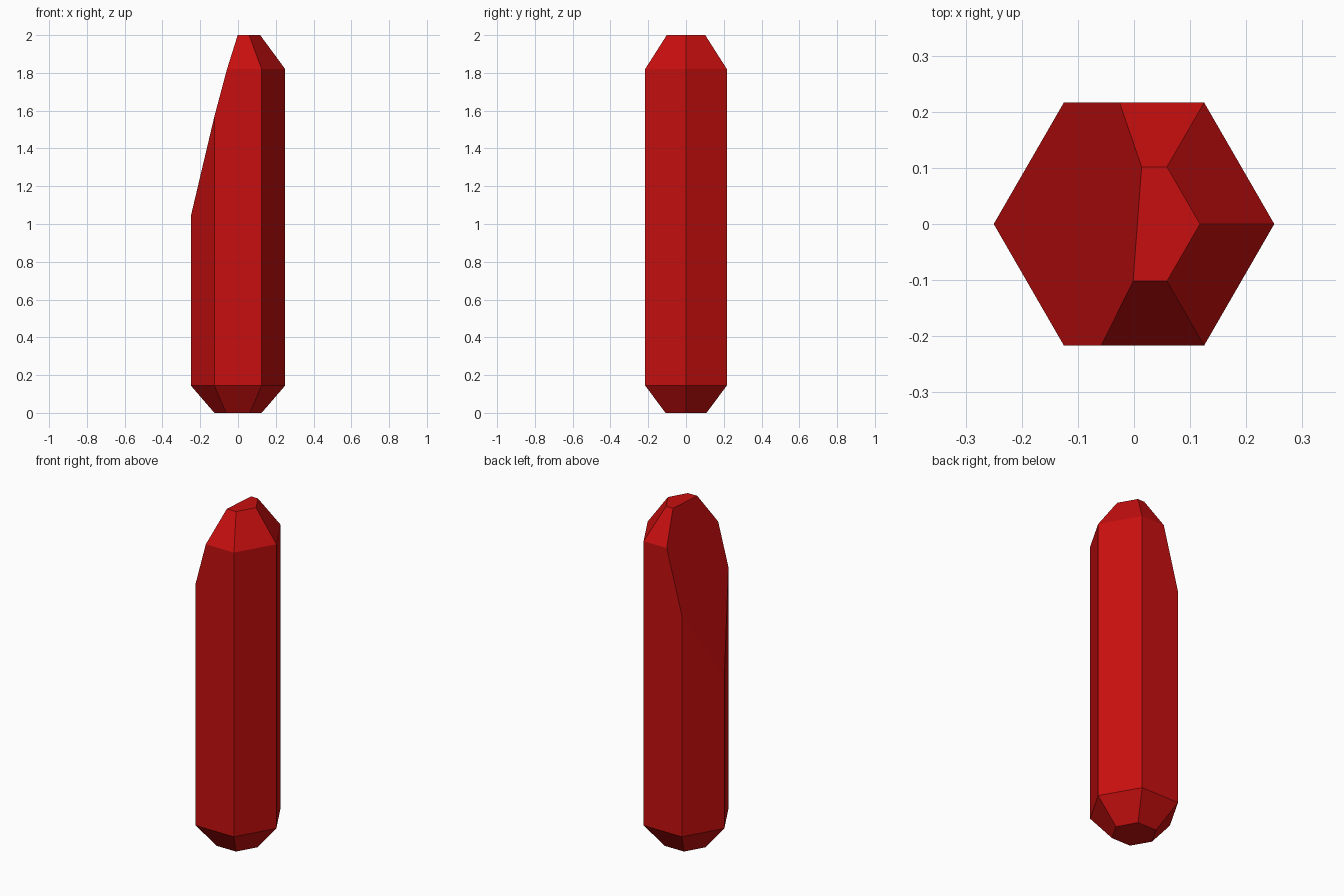
import bpy
import bmesh
from math import cos, sin, pi
from mathutils import Vector

cube = bpy.data.objects.get("Cube")
if cube:
    bpy.data.objects.remove(cube, do_unlink=True)

SIDES = 6
RADIUS = 0.25

# Crystal colour
red = bpy.data.materials.new("deep red")
red.use_nodes = True
colour = (0.58, 0.0047, 0.0047, 1)
red.diffuse_color = colour
red.node_tree.nodes["Principled BSDF"].inputs["Base Color"].default_value = colour

bm = bmesh.new()


def ring(scale, z):
    """One hexagonal loop of vertices."""
    r = RADIUS * scale
    return [bm.verts.new((r * cos(2 * pi * i / SIDES), r * sin(2 * pi * i / SIDES), z))
            for i in range(SIDES)]


# Hexagonal shaft with bevelled base and tip
rings = [ring(s, z) for s, z in ((0.5, 0), (1, 0.145), (1, 1.82), (0.47, 2))]
for low, high in zip(rings, rings[1:]):
    for i in range(SIDES):
        j = (i + 1) % SIDES
        bm.faces.new((low[i], low[j], high[j], high[i]))
bm.faces.new(rings[0][::-1])
bm.faces.new(rings[-1])

# Long slanted facet sliced off one side, then capped
bmesh.ops.bisect_plane(
    bm, geom=bm.verts[:] + bm.edges[:] + bm.faces[:],
    plane_co=Vector((-RADIUS, 0, 1.04)), plane_no=Vector((-3.75, 0.28, 1)),
    clear_outer=True)
bmesh.ops.holes_fill(bm, edges=[e for e in bm.edges if e.is_boundary], sides=0)
bmesh.ops.recalc_face_normals(bm, faces=bm.faces[:])

mesh = bpy.data.meshes.new("crystal")
bm.to_mesh(mesh)
bm.free()
mesh.materials.append(red)
crystal = bpy.data.objects.new("crystal", mesh)
bpy.context.collection.objects.link(crystal)
